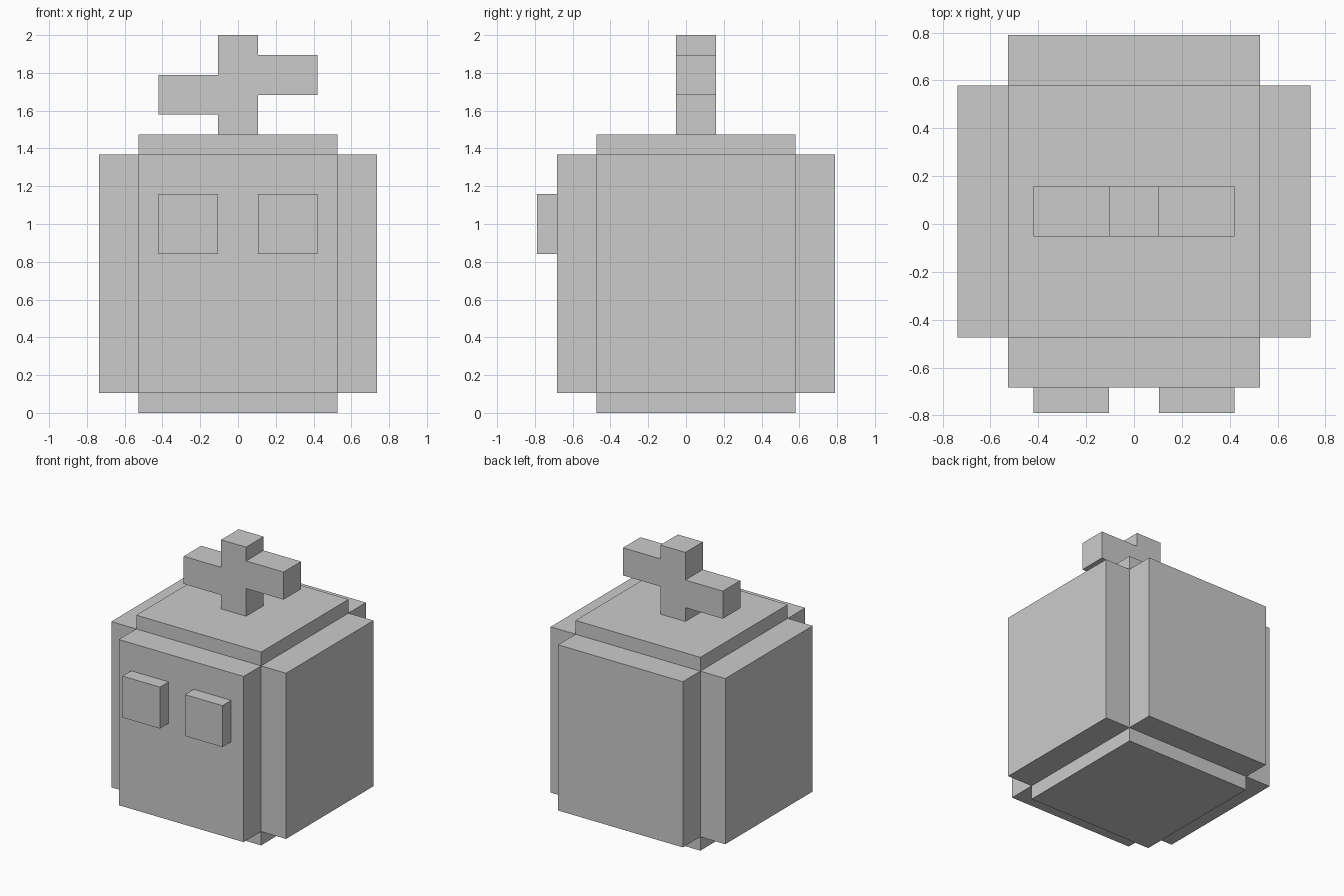
import bpy
import bmesh
from mathutils import Vector

if "Cube" in bpy.data.objects:
    bpy.data.objects.remove(bpy.data.objects["Cube"])

U = 2 / 19      # one grid step: the model is 19 steps tall
MID_Y = 0.5     # the body sits half a step behind the origin


def finish(name, bm):
    bmesh.ops.recalc_face_normals(bm, faces=bm.faces)
    mesh = bpy.data.meshes.new(name)
    bm.to_mesh(mesh)
    bm.free()
    obj = bpy.data.objects.new(name, mesh)
    bpy.context.collection.objects.link(obj)
    return obj


def box(name, x, y, z):
    """Box from (min, max) ranges in grid steps."""
    bm = bmesh.new()
    bmesh.ops.create_cube(bm, size=1)
    size = Vector([b - a for a, b in (x, y, z)]) * U
    centre = Vector([(a + b) / 2 for a, b in (x, y, z)]) * U
    bmesh.ops.scale(bm, vec=size, verts=bm.verts)
    bmesh.ops.translate(bm, vec=centre, verts=bm.verts)
    return finish(name, bm)


def extrude_profile(name, points, y):
    """Extrude an x-z outline along y, in grid steps."""
    bm = bmesh.new()
    face = bm.faces.new([bm.verts.new((px * U, y[0] * U, pz * U)) for px, pz in points])
    out = bmesh.ops.extrude_face_region(bm, geom=[face], use_keep_orig=True)
    verts = [g for g in out["geom"] if isinstance(g, bmesh.types.BMVert)]
    bmesh.ops.translate(bm, vec=(0, (y[1] - y[0]) * U, 0), verts=verts)
    return finish(name, bm)


# Core block
half = (-5, 5)
depth = (MID_Y - 5, MID_Y + 5)
box("body_core", half, depth, (0, 14))

# Raised panels on the four sides
panel_z = (1, 13)
box("left_panel", (-7, -5), depth, panel_z)
box("right_panel", (5, 7), depth, panel_z)
box("front_panel", half, (MID_Y - 7, MID_Y - 5), panel_z)
box("back_panel", half, (MID_Y + 5, MID_Y + 7), panel_z)

# Eyes
for side, x in (("left", (-4, -1)), ("right", (1, 4))):
    box(f"{side}_eye", x, (MID_Y - 8, MID_Y - 7), (8, 11))

# Stem with two staggered arms
stem = [(-1, 14), (1, 14), (1, 16), (4, 16), (4, 18), (1, 18), (1, 19),
        (-1, 19), (-1, 17), (-4, 17), (-4, 15), (-1, 15)]
extrude_profile("stem", stem, (MID_Y - 1, MID_Y + 1))
